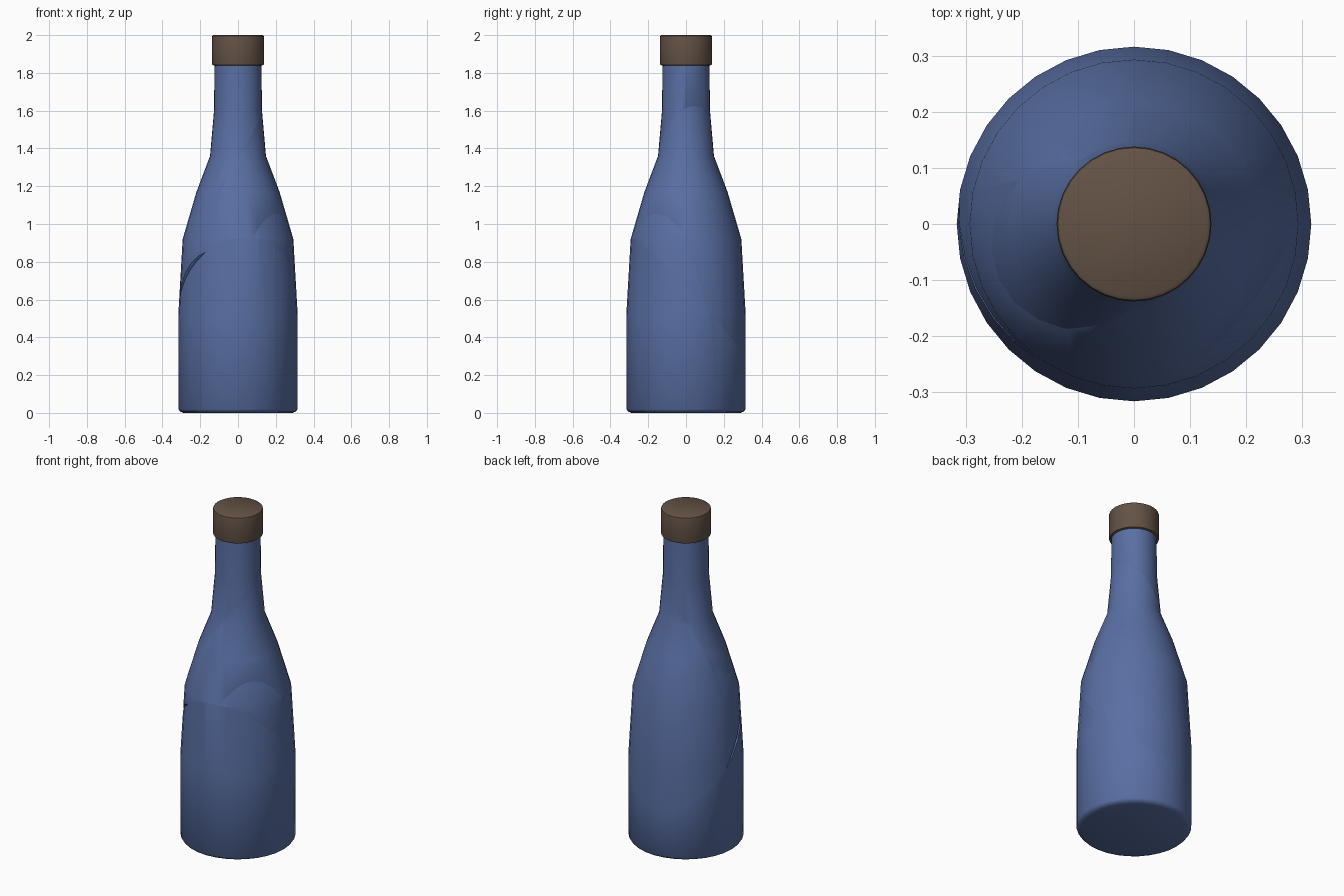
import bpy
import bmesh
from math import cos, sin, pi, radians
from mathutils import Vector

if "Cube" in bpy.data.objects:
    bpy.data.objects.remove(bpy.data.objects["Cube"], do_unlink=True)

SIDES = 32


def material(name, colour):
    m = bpy.data.materials.new(name)
    m.use_nodes = True
    m.diffuse_color = (*colour, 1)
    m.node_tree.nodes["Principled BSDF"].inputs["Base Color"].default_value = (*colour, 1)
    return m


def lathe(profile):
    """Closed solid of revolution from (radius, height) pairs."""
    bm = bmesh.new()
    rings = [[bm.verts.new((r * cos(2 * pi * i / SIDES), r * sin(2 * pi * i / SIDES), z))
              for i in range(SIDES)] for r, z in profile]
    for low, high in zip(rings, rings[1:]):
        for i in range(SIDES):
            j = (i + 1) % SIDES
            bm.faces.new((low[i], low[j], high[j], high[i]))
    bm.faces.new(rings[0][::-1])
    bm.faces.new(rings[-1])
    return bm


def keep_side(bm, points, above):
    """Cut a solid copy along the plane through three points and cap it."""
    a, b, c = (Vector(p) for p in points)
    normal = (b - a).cross(c - a).normalized()
    if normal.z < 0:
        normal.negate()
    piece = bm.copy()
    bmesh.ops.bisect_plane(piece, geom=piece.verts[:] + piece.edges[:] + piece.faces[:],
                           plane_co=a, plane_no=normal,
                           clear_inner=above, clear_outer=not above)
    rim = [e for e in piece.edges if e.is_boundary]
    bmesh.ops.holes_fill(piece, edges=rim, sides=0)
    bmesh.ops.recalc_face_normals(piece, faces=piece.faces[:])
    return piece


def finish(name, bm, mat):
    mesh = bpy.data.meshes.new(name)
    bm.to_mesh(mesh)
    bm.free()
    mesh.materials.append(mat)
    obj = bpy.data.objects.new(name, mesh)
    bpy.context.collection.objects.link(obj)
    bpy.ops.object.select_all(action="DESELECT")
    obj.select_set(True)
    bpy.context.view_layer.objects.active = obj
    bpy.ops.object.shade_smooth_by_angle(angle=radians(40))


glass = material("blue glass", (0.10, 0.16, 0.37))
cork = material("brown cap", (0.125, 0.085, 0.06))

# Whole bottle body
bottle = lathe([(0.288, 0), (0.305, 0.006), (0.316, 0.02), (0.316, 0.52), (0.293, 0.92),
                (0.22, 1.17), (0.148, 1.36), (0.127, 1.6), (0.124, 1.86)])

# Fracture planes, each through three points
body_crack = [(0, 0, 0.62), (0.3, 0, 0.662), (0, 0.3, 0.305)]
neck_crack = [(0, 0, 1.43), (0.2, 0, 1.72), (0, 0.2, 1.53)]
shard_crack = [(0.08, -0.28, 0.94), (0.29, 0, 0.92), (0.3, 0.11, 0.57)]
chip_cut = [(-0.31, 0.06, 0.514), (-0.17, -0.24, 0.848), (-0.283, -0.13, 0.757)]

# Broken pieces, fitted back together
upper = keep_side(bottle, body_crack, True)
main = keep_side(upper, shard_crack, True)
shoulder = keep_side(main, neck_crack, False)
finish("lower_body", keep_side(bottle, body_crack, False), glass)
finish("side_shard", keep_side(upper, shard_crack, False), glass)
finish("neck", keep_side(main, neck_crack, True), glass)
finish("shoulder", keep_side(shoulder, chip_cut, True), glass)
for spare in (bottle, upper, main, shoulder):
    spare.free()

# Cap with softened rims
finish("cap", lathe([(0.13, 1.84), (0.136, 1.843), (0.138, 1.85), (0.138, 1.988),
                     (0.136, 1.996), (0.13, 2.0)]), cork)
